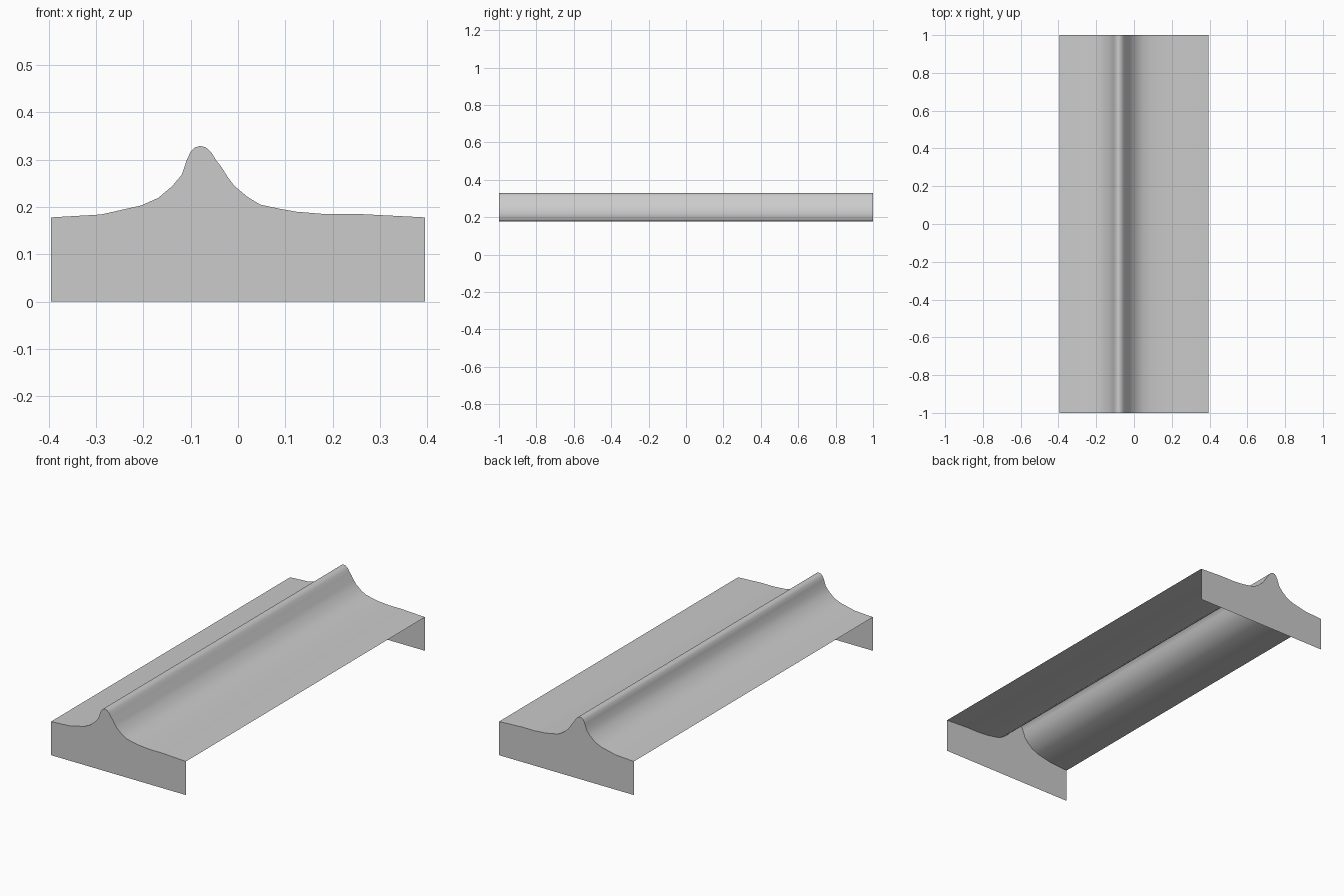
import bpy

if "Cube" in bpy.data.objects:
    bpy.data.objects.remove(bpy.data.objects["Cube"])

# Cross-section of the ridged top, left to right (x, z)
PROFILE = [
    (-0.395, 0.178), (-0.29, 0.184), (-0.25, 0.193), (-0.205, 0.203),
    (-0.169, 0.219), (-0.14, 0.243), (-0.119, 0.268), (-0.108, 0.300),
    (-0.100, 0.317), (-0.091, 0.326), (-0.080, 0.329), (-0.068, 0.326),
    (-0.056, 0.315), (-0.047, 0.300), (-0.034, 0.283), (-0.021, 0.262),
    (-0.008, 0.245), (0.019, 0.222), (0.047, 0.205), (0.089, 0.196),
    (0.123, 0.190), (0.184, 0.185), (0.258, 0.185), (0.395, 0.178),
]
HALF = 1.0
N = len(PROFILE)


def make_object(name, verts, faces, smooth=False):
    mesh = bpy.data.meshes.new(name)
    mesh.from_pydata(verts, [], faces)
    mesh.polygons.foreach_set("use_smooth", [smooth] * len(faces))
    mesh.update()
    obj = bpy.data.objects.new(name, mesh)
    bpy.context.collection.objects.link(obj)
    return obj


# Ridged top sheet, open underneath and along both long sides
verts = [(x, y, z) for y in (-HALF, HALF) for x, z in PROFILE]
faces = [(i, i + 1, N + i + 1, N + i) for i in range(N - 1)]
make_object("ridged_top", verts, faces, smooth=True)

# Flat end plates reaching down to the floor
outline = [(PROFILE[0][0], 0.0), (PROFILE[-1][0], 0.0)] + PROFILE[::-1]
for name, y in (("front_end_plate", -HALF), ("back_end_plate", HALF)):
    order = list(range(len(outline)))
    if y > 0:
        order.reverse()
    make_object(name, [(x, y, z) for x, z in outline], [order])
